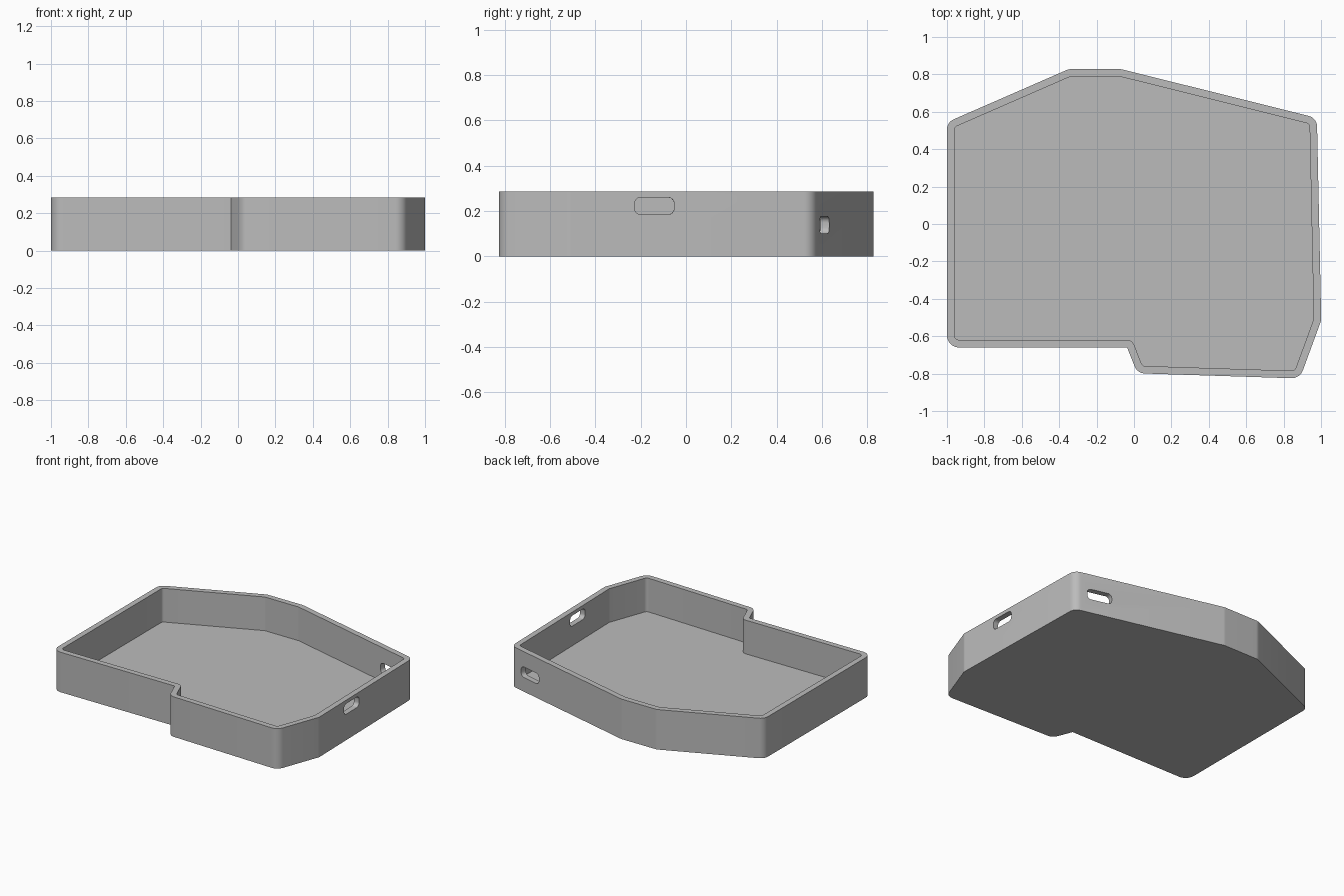
import bpy, bmesh, math
from mathutils import Vector, Matrix

if "Cube" in bpy.data.objects:
    bpy.data.objects.remove(bpy.data.objects["Cube"], do_unlink=True)

HEIGHT, FLOOR, WALL = 0.285, 0.045, 0.04

grey = bpy.data.materials.new("plain grey")
grey.use_nodes = True
grey.diffuse_color = (0.5, 0.5, 0.5, 1)
grey.node_tree.nodes["Principled BSDF"].inputs["Base Color"].default_value = (0.5, 0.5, 0.5, 1)

# Outer corners, counter-clockwise: x, y, corner radius (0 for the inward notch)
corners = [(-1, -0.66, 0.065), (-0.037, -0.66, 0), (0.018, -0.798, 0.06),
           (0.887, -0.826, 0.065), (1.001, -0.515, 0.05), (0.978, 0.567, 0.06),
           (-0.069, 0.828, 0.07), (-0.349, 0.828, 0.07), (-1, 0.544, 0.06)]


def outline(inset, steps=8):
    """Rounded outline moved inwards by inset, always with the same point count."""
    pts = []
    for i, (x, y, r) in enumerate(corners):
        p = Vector((x, y))
        a = (p - Vector(corners[i - 1][:2])).normalized()
        b = (Vector(corners[(i + 1) % len(corners)][:2]) - p).normalized()
        n1, n2 = Vector((a.y, -a.x)), Vector((b.y, -b.x))
        centre = p - (n1 + n2) / (1 + n1.dot(n2)) * r
        turn = math.atan2(a.cross(b), a.dot(b))
        for k in range(steps + 1):
            n = Matrix.Rotation(turn * k / steps, 2) @ n1
            pts.append(centre + n * (r - inset))
    return pts


def finish(name, bm):
    bmesh.ops.remove_doubles(bm, verts=bm.verts, dist=0.0001)
    bmesh.ops.recalc_face_normals(bm, faces=bm.faces)
    mesh = bpy.data.meshes.new(name)
    bm.to_mesh(mesh)
    bm.free()
    mesh.materials.append(grey)
    obj = bpy.data.objects.new(name, mesh)
    bpy.context.collection.objects.link(obj)
    return obj


# Open tray: underside, outer wall, rim, inner wall and floor
bm = bmesh.new()
rings = [[bm.verts.new((p.x, p.y, z)) for p in outline(inset)]
         for inset, z in ((0, 0), (0, HEIGHT), (WALL, HEIGHT), (WALL, FLOOR))]
count = len(rings[0])
for low, high in zip(rings, rings[1:]):
    for i in range(count):
        j = (i + 1) % count
        bm.faces.new((low[i], low[j], high[j], high[i]))
bm.faces.new(rings[0])
bm.faces.new(rings[-1])
tray = finish("tray", bm)


def cut_slot(name, wall, x, y, z, length=0.175, height=0.075, radius=0.027):
    """Cut a rounded slot squarely through the wall that starts at a given corner."""
    along = (Vector(corners[wall + 1][:2]) - Vector(corners[wall][:2])).normalized()
    side, out = Vector((along.x, along.y, 0)), Vector((along.y, -along.x, 0))
    bm = bmesh.new()
    profile = []
    for q, (sx, sz) in enumerate(((1, 1), (-1, 1), (-1, -1), (1, -1))):
        for k in range(7):
            t = (q + k / 6) * math.pi / 2
            u = sx * (length / 2 - radius) + radius * math.cos(t)
            w = sz * (height / 2 - radius) + radius * math.sin(t)
            profile.append(bm.verts.new(Vector((x, y, z + w)) + side * u - out * 0.1))
    face = bm.faces.new(profile)
    new = bmesh.ops.extrude_face_region(bm, geom=[face])["geom"]
    bmesh.ops.translate(bm, vec=out * 0.2,
                        verts=[v for v in new if isinstance(v, bmesh.types.BMVert)])
    cutter = finish(name, bm)
    mod = tray.modifiers.new(name, 'BOOLEAN')
    mod.operation, mod.solver, mod.object = 'DIFFERENCE', 'EXACT', cutter
    bpy.context.view_layer.objects.active = tray
    bpy.ops.object.modifier_apply(modifier=name)
    bpy.data.objects.remove(cutter, do_unlink=True)


# Cable slots in the left side and the back
cut_slot("side_slot", 4, 0.97, -0.14, 0.222)
cut_slot("back_slot", 5, 0.80, 0.60, 0.138)

bpy.ops.object.select_all(action='DESELECT')
tray.select_set(True)
bpy.context.view_layer.objects.active = tray
bpy.ops.object.shade_smooth_by_angle(angle=math.radians(30))
